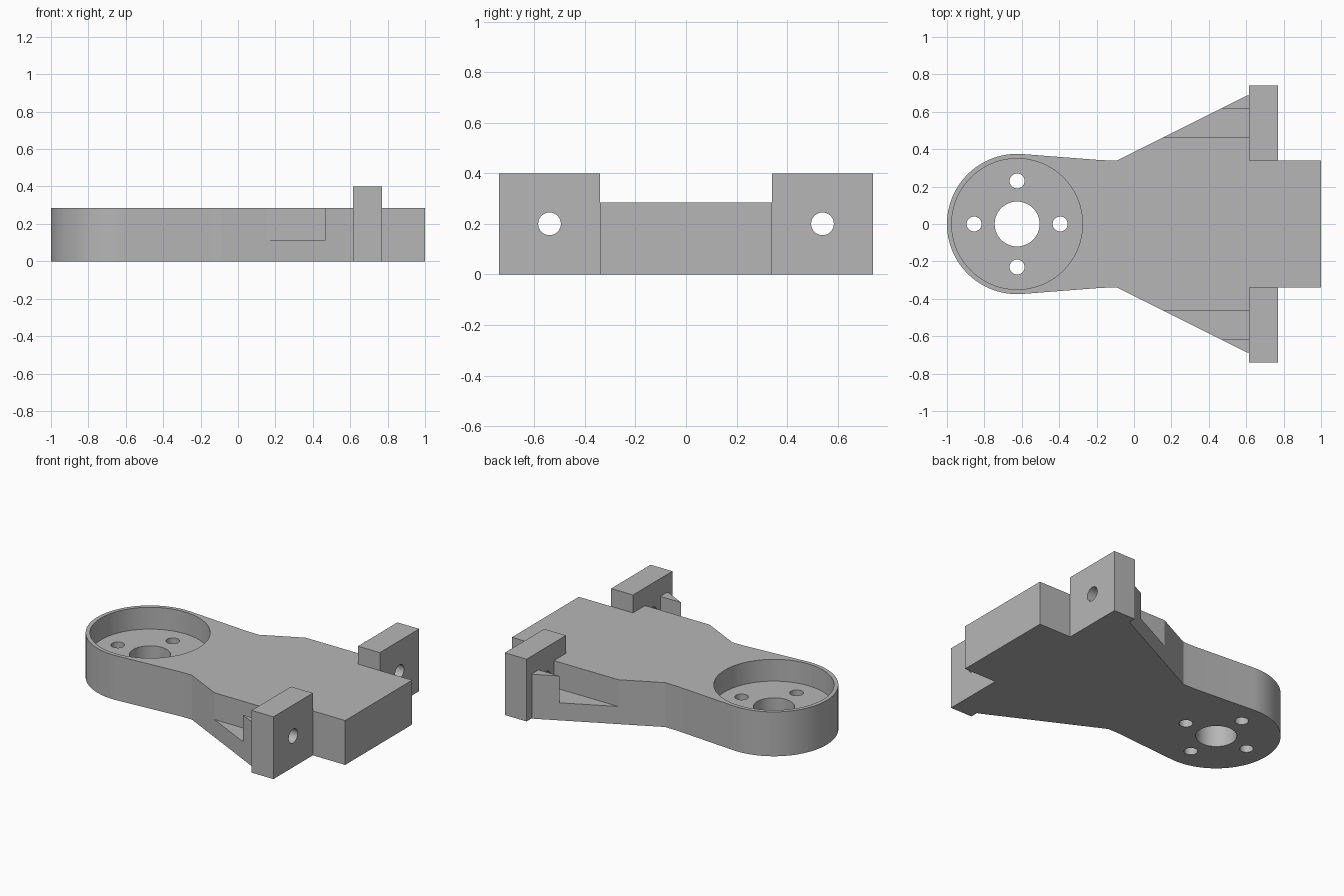
import bpy, bmesh
from math import sin, cos, pi, radians
from mathutils import Matrix, Vector

if "Cube" in bpy.data.objects:
    bpy.data.objects.remove(bpy.data.objects["Cube"], do_unlink=True)

grey = bpy.data.materials.new("plain grey")
grey.use_nodes = True
grey.diffuse_color = (0.47, 0.47, 0.47, 1)
grey.node_tree.nodes["Principled BSDF"].inputs["Base Color"].default_value = grey.diffuse_color

HEIGHT = 0.285
HUB = Vector((-0.625, 0, 0))
HUB_RADIUS = 0.375


def finish(name, bm):
    bmesh.ops.recalc_face_normals(bm, faces=bm.faces)
    mesh = bpy.data.meshes.new(name)
    bm.to_mesh(mesh)
    bm.free()
    mesh.materials.append(grey)
    ob = bpy.data.objects.new(name, mesh)
    bpy.context.collection.objects.link(ob)
    return ob


def box(name, lo, hi):
    lo, hi = Vector(lo), Vector(hi)
    bm = bmesh.new()
    bmesh.ops.create_cube(bm, size=1, matrix=Matrix.Translation((lo + hi) / 2)
                          @ Matrix.Diagonal((hi - lo).to_4d()))
    return finish(name, bm)


def cylinder(name, centre, radius, depth, axis="Z", segments=48):
    turn = Matrix.Rotation(pi / 2, 4, "Y") if axis == "X" else Matrix()
    bm = bmesh.new()
    bmesh.ops.create_cone(bm, cap_ends=True, segments=segments, radius1=radius,
                          radius2=radius, depth=depth,
                          matrix=Matrix.Translation(centre) @ turn)
    return finish(name, bm)


def activate(ob):
    bpy.ops.object.select_all(action="DESELECT")
    ob.select_set(True)
    bpy.context.view_layer.objects.active = ob


def cut(ob, cutter):
    mod = ob.modifiers.new("cut", "BOOLEAN")
    mod.operation = "DIFFERENCE"
    mod.solver = "EXACT"
    mod.object = cutter
    activate(ob)
    bpy.ops.object.modifier_apply(modifier=mod.name)
    bpy.data.objects.remove(cutter, do_unlink=True)


def smooth(ob):
    activate(ob)
    bpy.ops.object.shade_smooth_by_angle(angle=radians(20))


# Arm body: round hub, tapering neck, flared gussets and straight tail
steps = 36
arc = [(HUB.x - HUB_RADIUS * cos(a), HUB_RADIUS * sin(a))
       for a in (radians(95) * i / steps for i in range(steps + 1))]
half = arc + [(-0.17, 0.341), (-0.09, 0.34), (0.605, 0.687), (0.615, 0.687),
              (0.615, 0.34), (1, 0.34)]
outline = half + [(x, -y) for x, y in reversed(half[1:])]
bm = bmesh.new()
base = bm.faces.new([bm.verts.new((x, y, 0)) for x, y in outline])
top = bmesh.ops.extrude_face_region(bm, geom=[base])["geom"]
bmesh.ops.translate(bm, vec=(0, 0, HEIGHT),
                    verts=[v for v in top if isinstance(v, bmesh.types.BMVert)])
body = finish("arm_body", bm)

# Hub pocket, central bore and four mounting holes
cut(body, cylinder("pocket_cutter", HUB + Vector((0, 0, 0.345)), 0.35, 0.4, segments=72))
cut(body, cylinder("bore_cutter", HUB, 0.12, 1))
for i in range(4):
    a = i * pi / 2
    cut(body, cylinder("hole_cutter", HUB + Vector((cos(a), sin(a), 0)) * 0.23, 0.04, 1,
                       segments=32))

# Screw channels in the gussets, and the drilled mounting lugs
for side, label in ((1, "back"), (-1, "front")):
    near, far = sorted((side * 0.463, side * 0.618))
    cut(body, box("channel_cutter", (0, near, 0.113), (0.7, far, 0.5)))
    near, far = sorted((side * 0.34, side * 0.74))
    lug = box(label + "_mounting_lug", (0.615, near, 0), (0.77, far, 0.4))
    cut(lug, cylinder("screw_cutter", (0.69, side * 0.54, 0.2), 0.045, 0.6, "X", 32))
    smooth(lug)
smooth(body)
